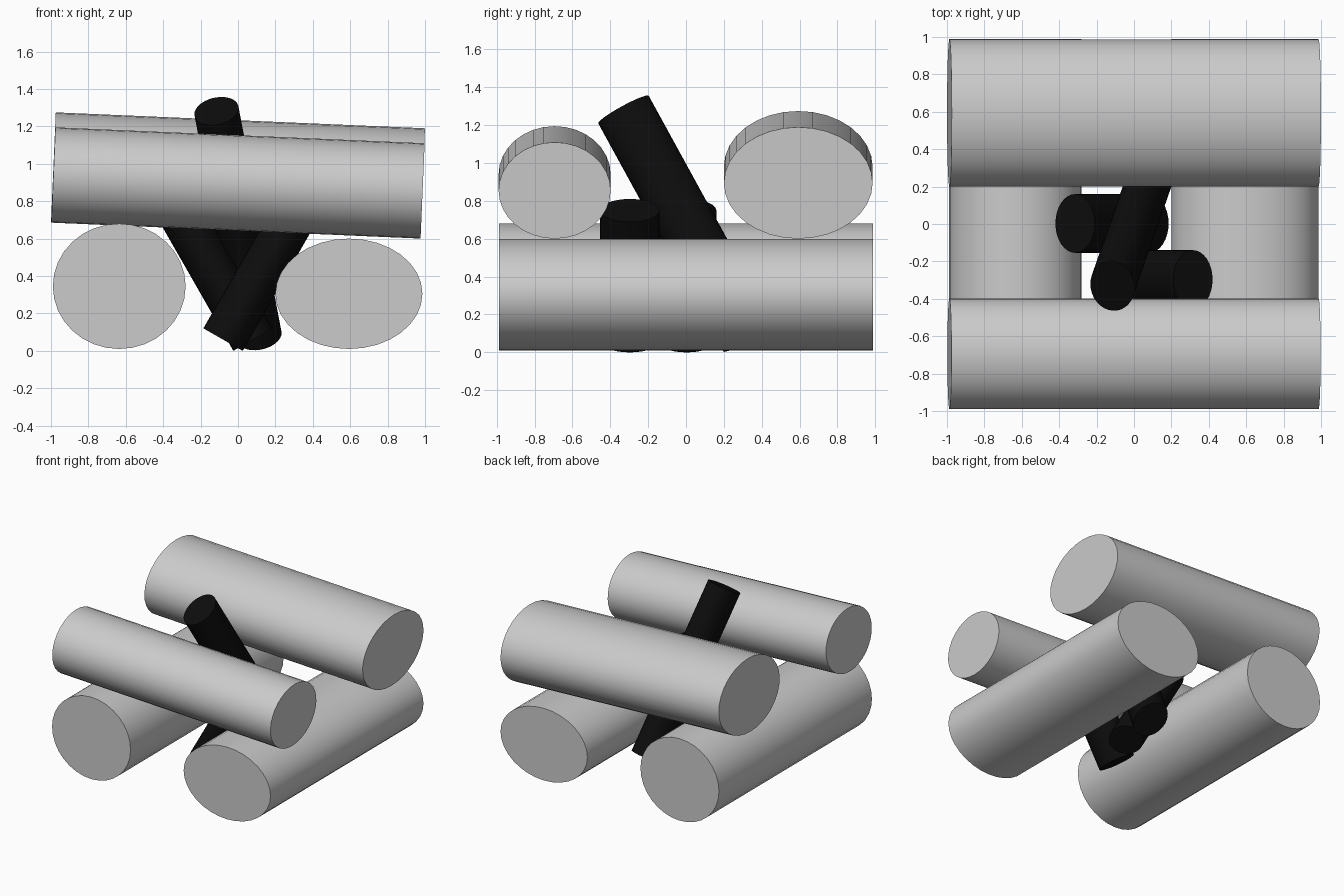
import bpy
from mathutils import Vector, Matrix

if "Cube" in bpy.data.objects:
    bpy.data.objects.remove(bpy.data.objects["Cube"])

black = bpy.data.materials.new("charred_black")
black.diffuse_color = (0.004, 0.004, 0.004, 1)
black.use_nodes = True
black.node_tree.nodes["Principled BSDF"].inputs["Base Color"].default_value = black.diffuse_color


def log(name, start, end, ra, rb, side, mat=None):
    """Oval log from start to end; ra is its radius along side, rb across it."""
    p, q, s = Vector(start), Vector(end), Vector(side)
    axis = (q - p).normalized()
    u = (s - axis * s.dot(axis)).normalized()
    v = axis.cross(u)
    bpy.ops.mesh.primitive_cylinder_add(vertices=32, radius=1, depth=1)
    ob = bpy.context.object
    ob.name = name
    frame = Matrix((u * ra, v * rb, axis * (q - p).length)).transposed().to_4x4()
    ob.data.transform(Matrix.Translation((p + q) / 2) @ frame)
    bpy.ops.object.shade_smooth_by_angle()
    if mat:
        ob.data.materials.append(mat)
    return ob


X, Y = (1, 0, 0), (0, 1, 0)

# Bottom pair of logs, running front to back
log("bottom_log_left", (-0.635, -0.988, 0.345), (-0.635, 0.988, 0.345), 0.355, 0.335, X)
log("bottom_log_right", (0.593, -0.988, 0.305), (0.593, 0.988, 0.305), 0.393, 0.295, X)

# Top pair, laid across and sloping down to the right
log("top_log_front", (-0.987, -0.694, 0.94), (0.987, -0.694, 0.855), 0.296, 0.255, Y)
log("top_log_back", (-0.987, 0.593, 0.98), (0.987, 0.593, 0.895), 0.393, 0.295, Y)

# Charred sticks leaning in the middle
log("charred_stick_tall", (0.115, 0.33, 0.078), (-0.115, -0.33, 1.282), 0.12, 0.152, X, black)
log("charred_stick_left", (0.08, 0.003, 0.06), (-0.315, 0.003, 0.75), 0.121, 0.157, X, black)
log("charred_stick_right", (-0.08, -0.297, 0.06), (0.315, -0.297, 0.75), 0.121, 0.157, X, black)
